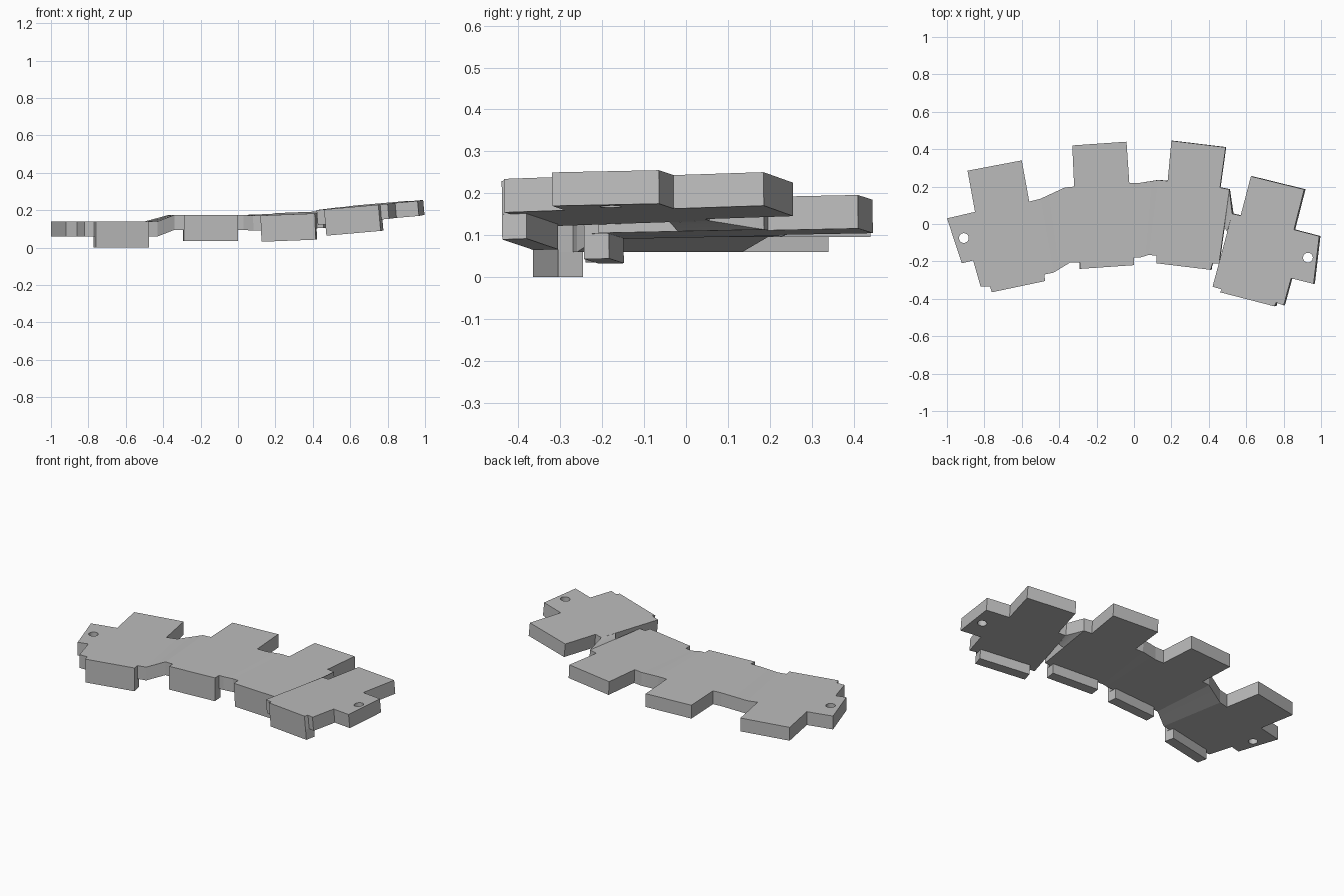
import bpy, bmesh
from mathutils import Vector

cube = bpy.data.objects.get("Cube")
if cube:
    bpy.data.objects.remove(cube, do_unlink=True)

THICK = 0.08     # plate thickness
LIP = 0.14       # full depth of the front lips
LIP_WIDE = 0.06  # front-to-back size of the lips

grey = bpy.data.materials.new("plain grey")
grey.use_nodes = True
colour = (0.5, 0.5, 0.5, 1)
grey.diffuse_color = colour
grey.node_tree.nodes["Principled BSDF"].inputs["Base Color"].default_value = colour


def finish(name, bm):
    bmesh.ops.recalc_face_normals(bm, faces=bm.faces)
    mesh = bpy.data.meshes.new(name)
    bm.to_mesh(mesh)
    bm.free()
    mesh.materials.append(grey)
    obj = bpy.data.objects.new(name, mesh)
    bpy.context.collection.objects.link(obj)
    return obj


def on_plane(plane, p, depth=0):
    """Point below p on a tilted plane (height, x slope, y slope)."""
    z, sx, sy = plane
    return Vector((p[0], p[1], z + sx * p[0] + sy * p[1])) - Vector((-sx, -sy, 1)) * depth


def slab(name, outline, plane, top=0.0, bottom=THICK):
    bm = bmesh.new()
    upper = [bm.verts.new(on_plane(plane, p, top)) for p in outline]
    lower = [bm.verts.new(on_plane(plane, p, bottom)) for p in outline]
    bm.faces.new(upper)
    bm.faces.new(lower[::-1])
    for i in range(len(outline)):
        j = (i + 1) % len(outline)
        bm.faces.new((upper[j], upper[i], lower[i], lower[j]))
    return finish(name, bm)


def lip(name, a, b, plane):
    """Downward lip whose front edge runs from a to b."""
    a, b = Vector(a), Vector(b)
    d = (b - a).normalized()
    back = Vector((-d.y, d.x)) * LIP_WIDE
    return slab(name, [a, b, b + back, a + back], plane, THICK - 0.002, LIP)


def bridge(name, edge_a, plane_a, edge_b, plane_b, steps=6):
    """Ruled web joining the edges of two neighbouring plates."""
    bm = bmesh.new()
    rings = []
    for i in range(steps + 1):
        t = i / steps
        ring = []
        for k, depth in ((0, 0), (1, 0), (1, THICK), (0, THICK)):
            a = on_plane(plane_a, edge_a[k], depth)
            b = on_plane(plane_b, edge_b[k], depth)
            ring.append(bm.verts.new(a.lerp(b, t)))
        rings.append(ring)
    for r, s in zip(rings, rings[1:]):
        for k in range(4):
            m = (k + 1) % 4
            bm.faces.new((r[k], r[m], s[m], s[k]))
    bm.faces.new(rings[0])
    bm.faces.new(rings[-1][::-1])
    return finish(name, bm)


def drill(obj, x, y, radius=0.026):
    bpy.ops.mesh.primitive_cylinder_add(vertices=32, radius=radius, depth=1, location=(x, y, 0.2))
    cutter = bpy.context.object
    cutter.name = obj.name + "_hole_cutter"
    cutter.hide_render = True
    cutter.hide_set(True)
    cutter.display_type = 'WIRE'
    cut = obj.modifiers.new("screw hole", 'BOOLEAN')
    cut.operation = 'DIFFERENCE'
    cut.solver = 'EXACT'
    cut.object = cutter


# Tilted planes of the four plates, from the right end to the left end
P1, P2 = (0.14, 0, 0), (0.175, 0, 0)
P3, P4 = (0.17, 0.04, 0.015), (0.1665, 0.09, 0.01)

# Plates with their back tabs
right_end = slab("right_end_plate", [
    (-1, .03), (-.85, .065), (-.89, .285), (-.6, .34), (-.56, .12), (-.5, .135),
    (-.43, -.26), (-.48, -.27), (-.475, -.305), (-.76, -.365), (-.77, -.335),
    (-.82, -.335), (-.86, -.195), (-.92, -.21)], P1)
slab("inner_right_plate", [
    (-.37, .195), (-.32, .2), (-.33, .42), (-.04, .44), (-.025, .22), (.03, .22),
    (.03, -.18), (0, -.18), (0, -.22), (-.29, -.24), (-.29, -.205), (-.34, -.205)], P2)
slab("inner_left_plate", [
    (.13, .235), (.18, .23), (.2, .445), (.49, .41), (.46, .195), (.51, .185),
    (.455, -.21), (.42, -.21), (.41, -.245), (.12, -.21), (.12, -.17), (.08, -.165)], P3)
left_end = slab("left_end_plate", [
    (.525, .055), (.57, .045), (.625, .255), (.91, .185), (.855, -.03), (.99, -.065),
    (.96, -.32), (.84, -.29), (.8, -.435), (.76, -.42), (.75, -.44), (.46, -.365),
    (.47, -.35), (.42, -.335)], P4)

# Webs between the plates
bridge("right_bridge", [(-.5, .135), (-.43, -.26)], P1, [(-.37, .195), (-.34, -.205)], P2)
bridge("middle_bridge", [(.03, .22), (.03, -.18)], P2, [(.13, .235), (.08, -.165)], P3)
bridge("left_bridge", [(.51, .185), (.482, -.02)], P3, [(.525, .055), (.498, -.04)], P4)

# Front lips
lip("right_end_lip", (-.76, -.365), (-.475, -.305), P1)
lip("inner_right_lip", (-.29, -.24), (0, -.22), P2)
lip("inner_left_lip", (.12, -.21), (.41, -.245), P3)
lip("left_end_lip", (.46, -.365), (.75, -.44), P4)

# Screw holes
drill(right_end, -.91, -.075)
drill(left_end, .93, -.18)
